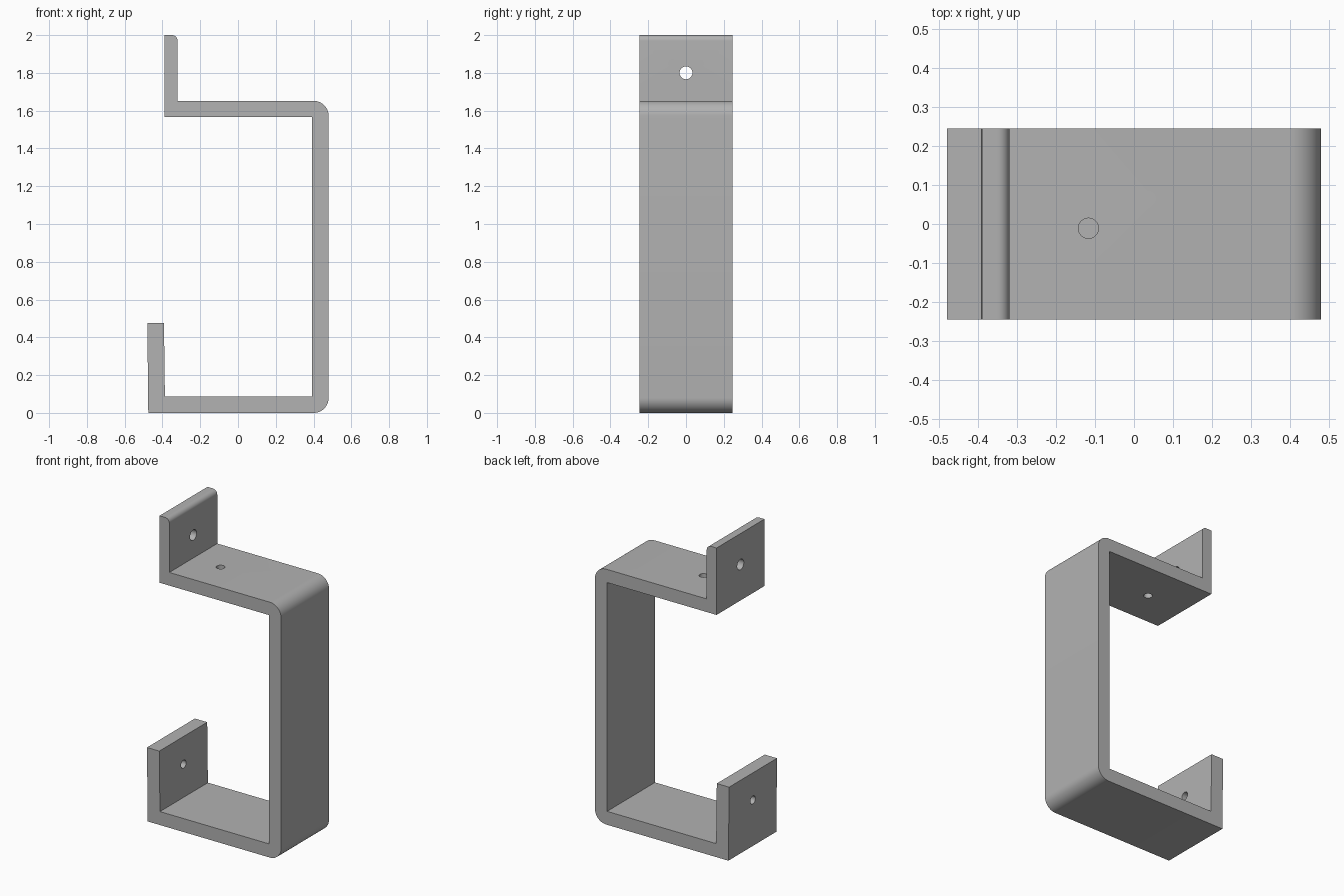
import bpy, bmesh, math
from mathutils import Vector, Matrix

cube = bpy.data.objects.get("Cube")
if cube:
    bpy.data.objects.remove(cube, do_unlink=True)

HALF_WIDTH = 0.245

# Single plain grey metal
metal = bpy.data.materials.new("grey_metal")
grey = (0.445, 0.445, 0.445, 1)
metal.use_nodes = True
metal.diffuse_color = grey
metal.node_tree.nodes["Principled BSDF"].inputs["Base Color"].default_value = grey


def arc(cx, cz, radius, start, end, steps=12):
    """Points of a rounded corner in the xz plane, angles in degrees."""
    angles = [math.radians(start + (end - start) * i / steps) for i in range(steps + 1)]
    return [(cx + radius * math.cos(a), cz + radius * math.sin(a)) for a in angles]


def extrude_profile(name, points):
    """Extrude an xz outline across the full width of the strap."""
    bm = bmesh.new()
    face = bm.faces.new([bm.verts.new((x, -HALF_WIDTH, z)) for x, z in points])
    result = bmesh.ops.extrude_face_region(bm, geom=[face])
    moved = [v for v in result["geom"] if isinstance(v, bmesh.types.BMVert)]
    bmesh.ops.translate(bm, verts=moved, vec=(0, 2 * HALF_WIDTH, 0))
    bmesh.ops.recalc_face_normals(bm, faces=bm.faces)
    mesh = bpy.data.meshes.new(name)
    bm.to_mesh(mesh)
    bm.free()
    mesh.materials.append(metal)
    obj = bpy.data.objects.new(name, mesh)
    bpy.context.collection.objects.link(obj)
    return obj


def drill(obj, centre, radius, axis):
    """Cut a round screw hole along the given axis."""
    turn = Vector((0, 0, 1)).rotation_difference(Vector(axis)).to_matrix().to_4x4()
    bm = bmesh.new()
    bmesh.ops.create_cone(bm, cap_ends=True, segments=32, radius1=radius, radius2=radius,
                          depth=0.25, matrix=Matrix.Translation(centre) @ turn)
    mesh = bpy.data.meshes.new("hole_cutter")
    bm.to_mesh(mesh)
    bm.free()
    mesh.materials.append(metal)
    cutter = bpy.data.objects.new("hole_cutter", mesh)
    cutter.hide_render = True
    bpy.context.collection.objects.link(cutter)
    mod = obj.modifiers.new("hole", "BOOLEAN")
    mod.object = cutter
    mod.operation = "DIFFERENCE"
    mod.solver = "EXACT"
    bpy.context.view_layer.objects.active = obj
    bpy.ops.object.modifier_apply(modifier=mod.name)
    bpy.data.objects.remove(cutter, do_unlink=True)


# Bent strap: lower lip, base, upright, shelf and upper tab in one outline
outline = [(-0.475, 0)]
outline += arc(0.4, 0.08, 0.08, -90, 0)
outline += arc(0.4, 1.572, 0.08, 0, 90)
outline += [(-0.32, 1.652)]
outline += arc(-0.35, 1.97, 0.03, 0, 90, 8)
outline += [(-0.39, 2), (-0.39, 1.567), (0.393, 1.567), (0.393, 0.087),
            (-0.387, 0.087), (-0.392, 0.477), (-0.48, 0.477)]
bracket = extrude_profile("bracket_strap", outline)

# Screw holes in the upper tab, shelf and lower lip
drill(bracket, (-0.355, 0, 1.8), 0.034, (1, 0, 0))
drill(bracket, (-0.117, -0.011, 1.61), 0.026, (0, 0, 1))
drill(bracket, (-0.435, 0, 0.3), 0.026, (1, 0, 0))

# Smooth bends with crisp edges
bpy.ops.object.select_all(action="DESELECT")
bracket.select_set(True)
bpy.context.view_layer.objects.active = bracket
bpy.ops.object.shade_smooth_by_angle(angle=math.radians(30))
